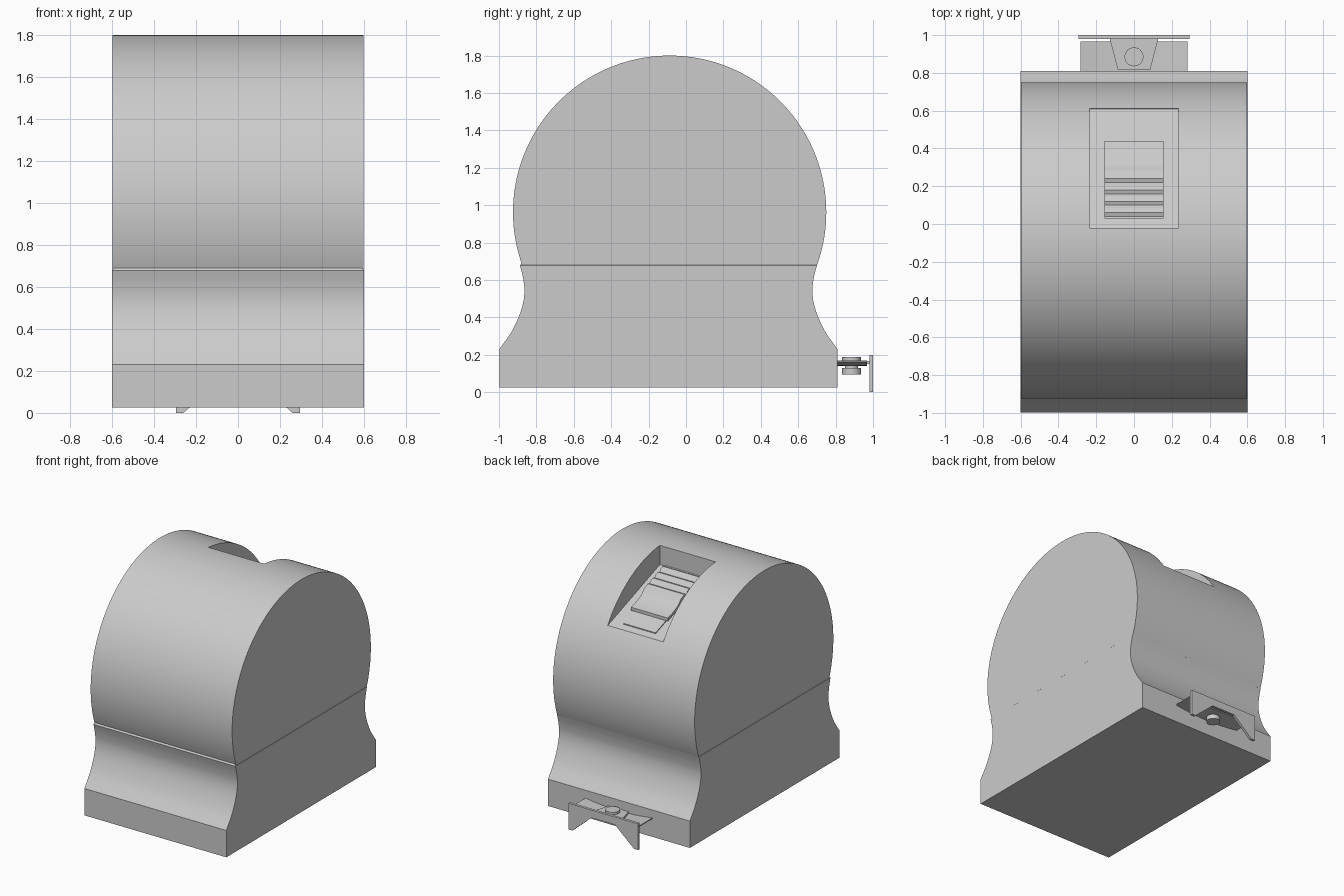
import bpy, bmesh, math
from mathutils import Vector

if "Cube" in bpy.data.objects:
    bpy.data.objects.remove(bpy.data.objects["Cube"], do_unlink=True)

GREY = (0.6, 0.6, 0.6, 1.0)
grey = bpy.data.materials.new("light grey")
grey.use_nodes = True
grey.diffuse_color = GREY
grey.node_tree.nodes["Principled BSDF"].inputs["Base Color"].default_value = GREY


def prism(name, outline, start, depth, place):
    """Extrude a 2D outline; place(u, v, w) maps it into the model."""
    bm = bmesh.new()
    rings = [[bm.verts.new(place(u, v, w)) for u, v in outline]
             for w in (start, start + depth)]
    bm.faces.new(rings[0])
    bm.faces.new(rings[1])
    n = len(outline)
    for i in range(n):
        j = (i + 1) % n
        bm.faces.new((rings[0][i], rings[0][j], rings[1][j], rings[1][i]))
    bmesh.ops.recalc_face_normals(bm, faces=bm.faces)
    mesh = bpy.data.meshes.new(name)
    bm.to_mesh(mesh)
    bm.free()
    mesh.materials.append(grey)
    ob = bpy.data.objects.new(name, mesh)
    bpy.context.collection.objects.link(ob)
    return ob


def side_prism(name, outline, half_width):
    return prism(name, outline, -half_width, 2 * half_width, lambda y, z, x: (x, y, z))


def smooth(ob, degrees=30):
    bpy.ops.object.select_all(action='DESELECT')
    ob.select_set(True)
    bpy.context.view_layer.objects.active = ob
    bpy.ops.object.shade_smooth_by_angle(angle=math.radians(degrees))


def spline(points, steps=6):
    """Smooth curve through the given points."""
    p = [Vector(q) for q in points]
    p = [2 * p[0] - p[1]] + p + [2 * p[-1] - p[-2]]
    out = []
    for a, b, c, d in zip(p, p[1:], p[2:], p[3:]):
        for k in range(steps):
            t = k / steps
            out.append(0.5 * (2 * b + (c - a) * t + (2 * a - 5 * b + 4 * c - d) * t ** 2
                              + (3 * b - a - 3 * c + d) * t ** 3))
    return [tuple(q) for q in out + [p[-2]]]


# Flared base with a waisted neck and a chamfered top edge
MID = -0.094
neck = spline([(0.904, 0.23), (0.835, 0.33), (0.787, 0.44),
               (0.77, 0.53), (0.777, 0.61), (0.797, 0.69)])
half = [(0.904, 0.025)] + neck
outline = [(MID + y, z) for y, z in half] + [(MID - y, z) for y, z in reversed(half)]
base = side_prism("base", outline, 0.6)
bm = bmesh.new()
bm.from_mesh(base.data)
top = [e for e in bm.edges if all(v.co.z > 0.689 for v in e.verts)]
bmesh.ops.bevel(bm, geom=top, offset=0.012, segments=1, affect='EDGES')
bm.to_mesh(base.data)
bm.free()
smooth(base)

# Round drum housing, cut off flat where it meets the base
CY, CZ, R = -0.0875, 0.9625, 0.8375
a0 = math.asin((0.675 - CZ) / R)
arc = 120
drum = side_prism("drum_housing", [
    (CY + R * math.cos(a), CZ + R * math.sin(a))
    for a in (a0 + (math.pi - 2 * a0) * i / arc for i in range(arc + 1))], 0.598)

# Thumb recess with a sloping floor
FRONT, BACK, DEEP, SHALLOW = -0.02, 0.61, 1.65, 1.424
cutter = side_prism("recess_cutter", [(FRONT, DEEP), (BACK, SHALLOW),
                                      (BACK + 0.05, 1.9), (FRONT, 1.9)], 0.235)
cut = drum.modifiers.new("recess", 'BOOLEAN')
cut.operation = 'DIFFERENCE'
cut.solver = 'EXACT'
cut.object = cutter
bpy.context.view_layer.objects.active = drum
bpy.ops.object.modifier_apply(modifier=cut.name)
bpy.data.objects.remove(cutter, do_unlink=True)
smooth(drum)


def floor(y, lift=0.0):
    return (y, DEEP + (SHALLOW - DEEP) * (y - FRONT) / (BACK - FRONT) + lift)


# Slide plate and ridged lock button lying on the recess floor
side_prism("slide_plate", [floor(0.0, -0.02), floor(0.56, -0.02),
                           floor(0.56, 0.007), floor(0.0, 0.007)], 0.135)
ridges = []
for i in range(4):
    y = 0.04 + i * 0.06
    ridges += [floor(y, 0.055), floor(y + 0.02, 0.068), floor(y + 0.045, 0.066)]
ramp = spline([floor(0.28, 0.066), floor(0.32, 0.042), floor(0.38, 0.034), floor(0.44, 0.036)])
button = side_prism("lock_button", [floor(0.44, 0.012), floor(0.03, 0.012),
                                    floor(0.03, 0.055)] + ridges + ramp, 0.155)
smooth(button, 20)

# Slightly curved tape end
xs = [-0.283 + 0.566 * i / 16 for i in range(17)]
sag = [(x, 0.14 + 0.022 * (x / 0.283) ** 2) for x in xs]
tape = prism("tape", sag + [(x, z + 0.008) for x, z in reversed(sag)],
             0.78, 0.187, lambda x, z, y: (x, y, z))
smooth(tape)

# End hook: tapered tongue and notched plate
flat = lambda x, y, z: (x, y, z)
prism("hook_tongue", [(-0.085, 0.815), (0.085, 0.815), (0.13, 0.985), (-0.13, 0.985)],
      0.15, 0.016, flat)
prism("hook_plate", [(-0.295, 0.2), (-0.295, 0), (-0.26, 0), (-0.1, 0.14),
                     (0.1, 0.14), (0.26, 0), (0.295, 0), (0.295, 0.2)],
      0.98, 0.02, lambda x, z, y: (x, y, z))


# Rivet through tape and hook
def disc(radius):
    return [(radius * math.cos(math.tau * i / 32), 0.885 + radius * math.sin(math.tau * i / 32))
            for i in range(32)]


for name, radius, z, h in (("rivet_shank", 0.035, 0.1, 0.08),
                           ("rivet_head", 0.05, 0.17, 0.018),
                           ("rivet_foot", 0.05, 0.095, 0.035)):
    smooth(prism(name, disc(radius), z, h, flat))
